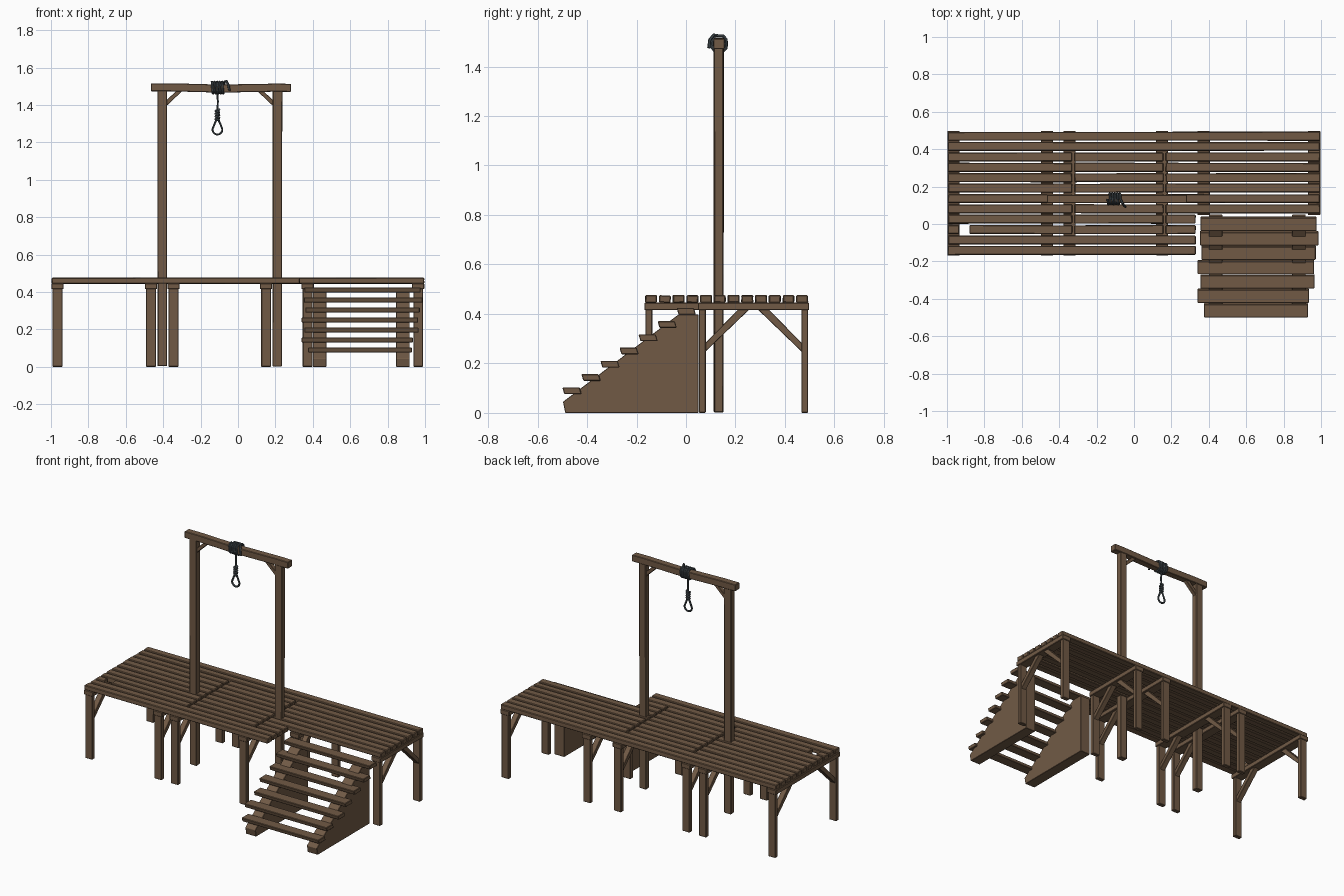
import bpy, bmesh, math, random
from mathutils import Vector, Matrix

if "Cube" in bpy.data.objects:
    bpy.data.objects.remove(bpy.data.objects["Cube"])

random.seed(4)


def material(name, rgb):
    m = bpy.data.materials.new(name)
    m.diffuse_color = (*rgb, 1)
    m.use_nodes = True
    m.node_tree.nodes["Principled BSDF"].inputs["Base Color"].default_value = m.diffuse_color
    return m


WOOD = material("wood", (0.165, 0.102, 0.06))
ROPE = material("rope", (0.06, 0.075, 0.085))


def finish(name, bm, mat, bevel=0.0):
    bmesh.ops.recalc_face_normals(bm, faces=bm.faces)
    if bevel:
        bmesh.ops.bevel(bm, geom=bm.edges[:], offset=bevel, segments=1, affect='EDGES')
    me = bpy.data.meshes.new(name)
    bm.to_mesh(me)
    bm.free()
    me.materials.append(mat)
    ob = bpy.data.objects.new(name, me)
    bpy.context.collection.objects.link(ob)
    return ob


def box(name, x0, x1, y0, y1, z0, z1, bevel=0.003, jitter=0.0):
    bm = bmesh.new()
    bmesh.ops.create_cube(bm, size=1)
    for v in bm.verts:
        v.co = Vector((x0 if v.co.x < 0 else x1, y0 if v.co.y < 0 else y1,
                       z0 if v.co.z < 0 else z1))
        v.co += Vector([random.uniform(-jitter, jitter) for _ in range(3)])
    return finish(name, bm, WOOD, bevel)


def prism(name, pts, axis, a, b, bevel=0.002):
    """Extrude a 2D outline: axis 'x' takes (y, z) points, axis 'y' takes (x, z)."""
    bm = bmesh.new()
    place = (lambda p: (a, p[0], p[1])) if axis == 'x' else (lambda p: (p[0], a, p[1]))
    face = bm.faces.new([bm.verts.new(place(p)) for p in pts])
    new = bmesh.ops.extrude_face_region(bm, geom=[face])["geom"]
    step = Vector((b - a, 0, 0)) if axis == 'x' else Vector((0, b - a, 0))
    bmesh.ops.translate(bm, vec=step, verts=[v for v in new if isinstance(v, bmesh.types.BMVert)])
    return finish(name, bm, WOOD, bevel)


def rope(name, pts, r, cyclic=False):
    cu = bpy.data.curves.new(name, 'CURVE')
    cu.dimensions = '3D'
    cu.bevel_depth = r
    cu.bevel_resolution = 1
    cu.use_fill_caps = True
    s = cu.splines.new('POLY')
    s.points.add(len(pts) - 1)
    for p, co in zip(s.points, pts):
        p.co = (*co, 1)
    s.use_cyclic_u = cyclic
    cu.materials.append(ROPE)
    ob = bpy.data.objects.new(name, cu)
    bpy.context.collection.objects.link(ob)
    bpy.ops.object.select_all(action='DESELECT')
    bpy.context.view_layer.objects.active = ob
    ob.select_set(True)
    bpy.ops.object.convert(target='MESH')
    bpy.ops.object.shade_smooth_by_angle()


# Deck planks: front four rows stop at the stairs, middle rows split by the trapdoor
for i in range(12):
    y = -0.141 + i * 0.0555
    end = 0.33 if i < 4 else 0.995
    spans = [(-0.995, end)]
    if 2 <= i <= 9:
        spans = [(-0.995, -0.331), (-0.318, 0.157), (0.17, end)]
    if i == 2:  # broken plank
        spans[0:1] = [(-0.995, -0.935), (-0.88, -0.331)]
    for a, b in spans:
        box("deck_plank", a, b, y - 0.0235, y + 0.0235, 0.445, 0.476, 0.004, 0.0015)

# Support frames: cross beam, two legs and two diagonal braces each
for x, yf in [(-0.965, -0.168), (-0.465, -0.168), (-0.345, -0.168), (0.15, -0.168),
              (0.372, 0.048), (0.963, 0.048)]:
    yb = 0.498
    box("cross_beam", x - 0.033, x + 0.033, yf, yb, 0.415, 0.446)
    for edge, s in ((yf, 1), (yb, -1)):
        a, b = sorted((edge + s * 0.004, edge + s * 0.032))
        box("leg", x - 0.026, x + 0.026, a, b, 0, 0.418)
        k = edge + s * 0.028
        prism("leg_brace", [(k, 0.245), (k, 0.28), (k + s * 0.135, 0.418), (k + s * 0.18, 0.418)],
              'x', x - 0.018, x + 0.018)

# Stair stringers and treads
for a in (0.40, 0.845):
    prism("stair_stringer", [(-0.488, 0), (-0.497, 0.045), (-0.03, 0.398), (0.05, 0.398), (0.05, 0)],
          'x', a, a + 0.073)
treads = [(0.375, 0.93), (0.34, 0.935), (0.355, 0.965), (0.34, 0.963), (0.36, 0.972),
          (0.352, 0.987), (0.355, 0.977)]
for i, (a, b) in enumerate(treads):
    y, z = -0.5 + i * 0.077, 0.076 + i * 0.0535
    prism("stair_tread", [(y + 0.008, z), (y, z + 0.027), (y + 0.07, z + 0.027), (y + 0.078, z)],
          'x', a, b, 0.003)

# Upright posts with top braces
for x, s in ((-0.405, 1), (0.21, -1)):
    box("upright_post", x - 0.025, x + 0.025, 0.113, 0.152, 0.003, 1.48, 0.003, 0.002)
    k = x + s * 0.023
    prism("post_brace", [(k, 1.395), (k, 1.425), (k + s * 0.055, 1.478), (k + s * 0.088, 1.478)],
          'y', 0.119, 0.146)

# Top beam, slightly sagging in three stretches
top = [(-0.465, 1.516), (-0.36, 1.516), (-0.1, 1.509), (0.2, 1.514), (0.283, 1.513)]
prism("top_beam", top + [(x, z - 0.043) for x, z in reversed(top)], 'y', 0.111, 0.156, 0.003)

# Rope wrapped around the beam, with a loose tail
CX, CY, CZ = -0.11, 0.134, 1.4925
coil = []
for i in range(5 * 12 + 1):
    t = i / 12 * math.tau
    q = (abs(math.cos(t)) ** 4 + abs(math.sin(t)) ** 4) ** -0.25
    coil.append((-0.14 + 0.0135 * i / 12, CY - 0.029 * q * math.sin(t), CZ + 0.031 * q * math.cos(t)))
coil += [(-0.062, 0.112, 1.528), (-0.052, 0.096, 1.508), (-0.045, 0.092, 1.475)]
rope("rope_wrap", coil, 0.0065)

# Hanging rope, knot and loop
rope("hanging_rope", [(CX, CY, 1.465), (CX + 0.002, CY, 1.42), (CX, CY, 1.32)], 0.006)
knot = []
for i in range(4 * 10 + 1):
    t = i / 10 * math.tau
    knot.append((CX + 0.009 * math.cos(t), CY + 0.009 * math.sin(t), 1.375 - 0.0145 * i / 10))
rope("knot", knot, 0.0068)
loop = [(CX - 0.003, CY, 1.325), (CX - 0.014, CY, 1.302)]
for i in range(11):
    t = math.radians(170 + 20 * i)
    loop.append((CX + 0.026 * math.cos(t), CY, 1.268 + 0.026 * math.sin(t)))
loop += [(CX + 0.014, CY, 1.302), (CX + 0.003, CY, 1.325)]
rope("loop", loop, 0.006)
